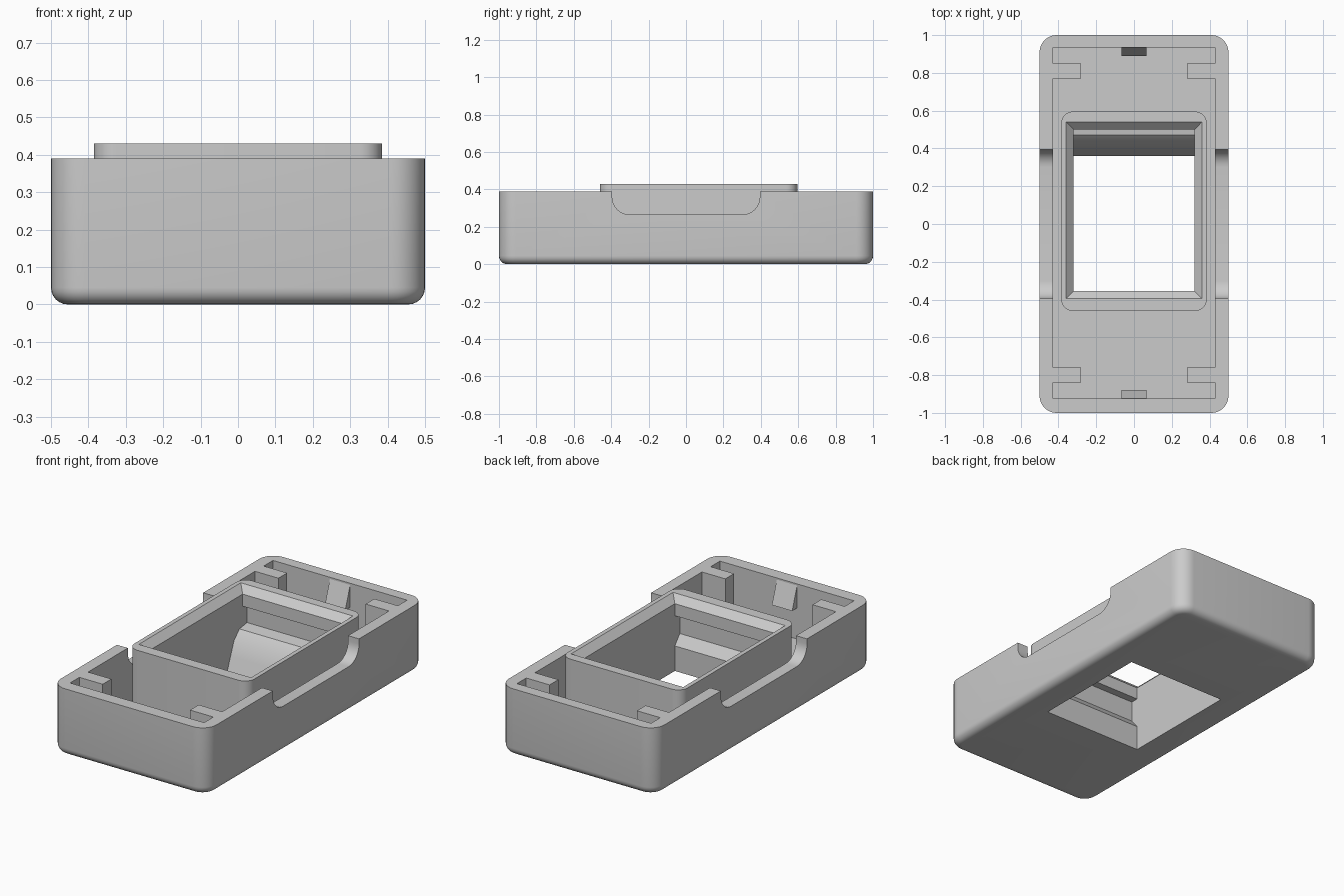
import bpy
import bmesh
import math
from mathutils import Vector

cube = bpy.data.objects.get("Cube")
if cube:
    bpy.data.objects.remove(cube, do_unlink=True)

grey = bpy.data.materials.new("light_grey_plastic")
grey.use_nodes = True
COLOUR = (0.6, 0.6, 0.6, 1)
grey.diffuse_color = COLOUR
grey.node_tree.nodes["Principled BSDF"].inputs["Base Color"].default_value = COLOUR


def finish(bm, name):
    bmesh.ops.recalc_face_normals(bm, faces=bm.faces)
    mesh = bpy.data.meshes.new(name)
    bm.to_mesh(mesh)
    bm.free()
    mesh.materials.append(grey)
    obj = bpy.data.objects.new(name, mesh)
    bpy.context.collection.objects.link(obj)
    return obj


def extrude(bm, points, direction):
    """Turn a closed loop of 3D points into a solid."""
    face = bm.faces.new([bm.verts.new(p) for p in points])
    new = bmesh.ops.extrude_face_region(bm, geom=[face])["geom"]
    bmesh.ops.translate(bm, vec=direction,
                        verts=[v for v in new if isinstance(v, bmesh.types.BMVert)])


def profile_x(name, points, half_width):
    """Solid with a (y, z) outline running along x."""
    bm = bmesh.new()
    extrude(bm, [(-half_width, y, z) for y, z in points], (2 * half_width, 0, 0))
    return finish(bm, name)


def box(x, y0, y1, z0, z1):
    bm = bmesh.new()
    extrude(bm, [(-x, y0, z0), (x, y0, z0), (x, y1, z0), (-x, y1, z0)], (0, 0, z1 - z0))
    return bm


def round_edges(bm, test, radius, segments=8):
    edges = [e for e in bm.edges if test(*[v.co for v in e.verts])]
    bmesh.ops.bevel(bm, geom=edges, offset=radius, segments=segments,
                    profile=0.5, affect='EDGES')


def vertical(a, b):
    return abs(a.z - b.z) > 0.1


def cut(target, cutter):
    mod = target.modifiers.new("cut", 'BOOLEAN')
    mod.operation = 'DIFFERENCE'
    mod.solver = 'EXACT'
    mod.object = cutter
    cutter.hide_render = True
    bpy.context.view_layer.objects.active = target
    bpy.ops.object.modifier_apply(modifier=mod.name)


RIM, FLOOR, TOP = 0.39, 0.07, 0.43

# Outer case with rounded corners and a soft bottom edge
bm = box(0.5, -1, 1, 0, RIM)
round_edges(bm, vertical, 0.09)
round_edges(bm, lambda a, b: max(a.z, b.z) < 0.001, 0.045, 6)
case = finish(bm, "case")

# Cavity, its outline stepping round the four corner posts
quarter = [(0.43, 0.765), (0.28, 0.765), (0.28, 0.845), (0.43, 0.845), (0.43, 0.93)]
half = quarter + [(-x, y) for x, y in reversed(quarter)]
outline = half + [(-x, -y) for x, y in half]
bm = bmesh.new()
extrude(bm, [(x, y + 0.005, FLOOR) for x, y in outline], (0, 0, 0.5))
cavity = finish(bm, "cavity_cutter")

# Finger notch through both long walls
bm = box(0.7, -0.395, 0.395, 0.265, 0.6)
round_edges(bm, lambda a, b: abs(a.x - b.x) > 1 and max(a.z, b.z) < 0.3, 0.095)
notch = finish(bm, "notch_cutter")

# Socket opening with catches at front and back
socket = profile_x("socket_cutter", [
    (-0.355, -0.1), (0.36, -0.1), (0.36, 0), (0.42, 0.15), (0.47, 0.2),
    (0.54, 0.21), (0.54, 0.32), (0.5, 0.32), (0.5, 0.5), (-0.355, 0.5),
    (-0.355, 0.32), (-0.4, 0.32), (-0.4, 0.2), (-0.355, 0.145)], 0.32)

# Chamfered mouth of the socket
bm = box(0.31, -0.345, 0.49, 0.38, 0.45)
for v in bm.verts:
    if v.co.z > 0.4:
        v.co += Vector((math.copysign(0.07, v.co.x), math.copysign(0.07, v.co.y), 0))
mouth = finish(bm, "mouth_cutter")

# Raised frame round the socket
bm = box(0.385, -0.46, 0.595, FLOOR, TOP)
round_edges(bm, vertical, 0.06)
frame = finish(bm, "socket_frame")

for cutter in (cavity, notch, socket):
    cut(case, cutter)
for cutter in (socket, mouth):
    cut(frame, cutter)
for cutter in (cavity, notch, socket, mouth):
    bpy.data.objects.remove(cutter, do_unlink=True)

# Snap wedges on the end walls
wedges = [profile_x(name, [(wall, 0.38), (wall, 0.25), (wall - side * 0.045, 0.25)], 0.065)
          for name, wall, side in (("back_wedge", 0.935, 1), ("front_wedge", -0.925, -1))]

bpy.ops.object.select_all(action='DESELECT')
for obj in [case, frame] + wedges:
    obj.select_set(True)
bpy.context.view_layer.objects.active = case
bpy.ops.object.shade_smooth_by_angle(angle=math.radians(25))
